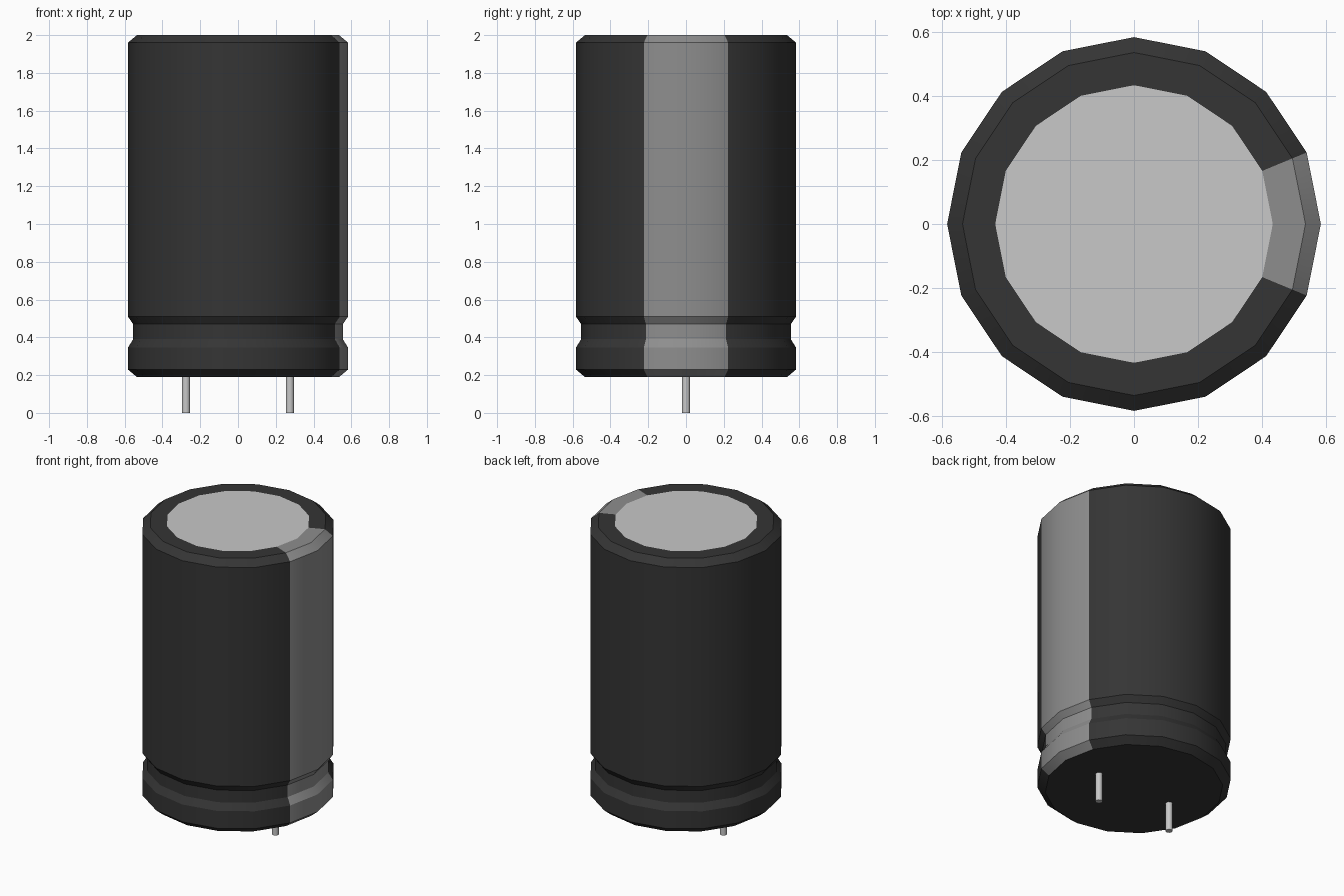
import bpy, bmesh, math

cube = bpy.data.objects.get("Cube")
if cube:
    bpy.data.objects.remove(cube, do_unlink=True)


def material(name, value):
    m = bpy.data.materials.new(name)
    m.use_nodes = True
    colour = (value, value, value, 1)
    m.diffuse_color = colour
    m.node_tree.nodes["Principled BSDF"].inputs["Base Color"].default_value = colour
    return m


black = material("black sleeve", 0.035)
grey = material("grey stripe", 0.27)
metal = material("light metal", 0.58)


def lathe(name, profile, sides, mats, cap_top=True, cap_bottom=True, x=0, angle=30):
    """Revolve (radius, height) points around a vertical axis at x."""
    bm = bmesh.new()
    rings = [[bm.verts.new((r * math.cos(math.tau * i / sides),
                            r * math.sin(math.tau * i / sides), z))
              for i in range(sides)] for r, z in profile]
    for low, high in zip(rings, rings[1:]):
        for i in range(sides):
            j = (i + 1) % sides
            bm.faces.new((low[i], low[j], high[j], high[i]))
    if cap_bottom:
        bm.faces.new(rings[0][::-1])
    if cap_top:
        bm.faces.new(rings[-1])
    mesh = bpy.data.meshes.new(name)
    bm.to_mesh(mesh)
    bm.free()
    for m in mats:
        mesh.materials.append(m)
    ob = bpy.data.objects.new(name, mesh)
    ob.location.x = x
    bpy.context.collection.objects.link(ob)
    bpy.ops.object.select_all(action="DESELECT")
    ob.select_set(True)
    bpy.context.view_layer.objects.active = ob
    bpy.ops.object.shade_smooth_by_angle(angle=math.radians(angle))
    return ob


# Sleeve: bevelled can with a crimp groove and a rolled rim on top
sleeve = lathe("sleeve", [(0.535, 0.19), (0.583, 0.23), (0.583, 0.345),
                          (0.555, 0.39), (0.555, 0.47), (0.583, 0.51),
                          (0.583, 1.96), (0.535, 2.0), (0.433, 2.0)],
               16, [black, grey], cap_top=False)

# Polarity stripe: the two columns of side faces around +x
for p in sleeve.data.polygons:
    c = p.center
    if c.x > 0.3 and abs(math.atan2(c.y, c.x)) < math.radians(22.5):
        p.material_index = 1

# Exposed metal top
lathe("top_disc", [(0.433, 2.0)], 16, [metal], cap_bottom=False)

# Wire leads
for side, x in (("left", 0.275), ("right", -0.275)):
    lathe(side + "_lead", [(0.022, 0.0), (0.022, 0.2)], 8, [metal], x=x, angle=50)
